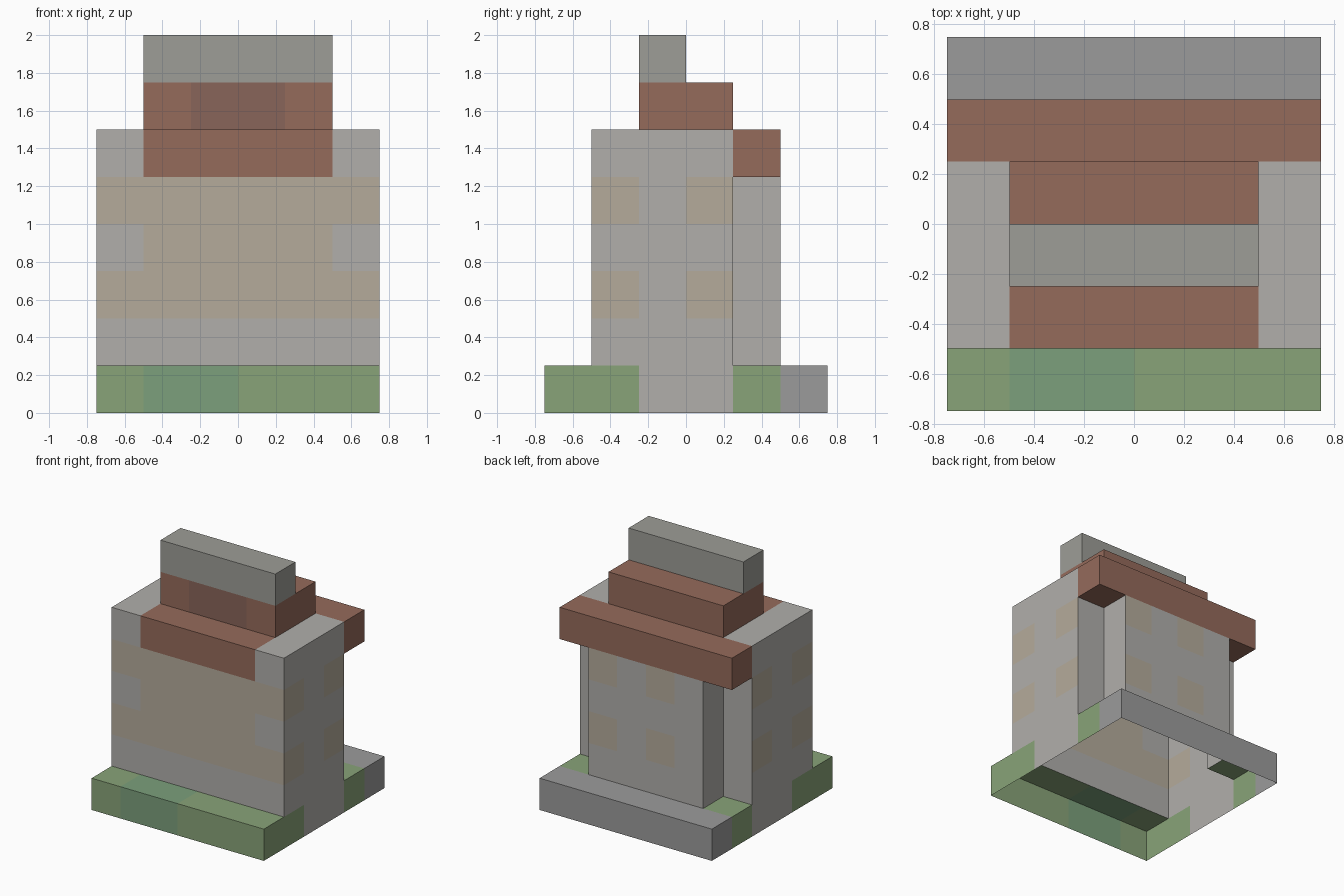
import bpy, bmesh

if "Cube" in bpy.data.objects:
    bpy.data.objects.remove(bpy.data.objects["Cube"])

U = 0.25  # block size; the grid runs 6 x 6 x 8 blocks


def material(name, rgb):
    m = bpy.data.materials.new(name)
    m.diffuse_color = (*rgb, 1)
    m.use_nodes = True
    m.node_tree.nodes["Principled BSDF"].inputs["Base Color"].default_value = m.diffuse_color
    return m


# Each part: boxes (x0, x1, y0, y1, z0, z1) in block units
PARTS = {
    "lawn": [(0, 6, 0, 2, 0, 1), (0, 6, 4, 5, 0, 1)],
    "rear_path": [(0, 6, 5, 6, 0, 1)],
    "house_walls": [(0, 6, 2, 4, 0, 1), (0, 6, 1, 4, 1, 6)],
    "rear_bay": [(1, 5, 4, 5, 1, 5)],
    "stepped_roof": [(1, 5, 1, 4, 5, 6), (0, 6, 4, 5, 5, 6), (1, 5, 2, 4, 6, 7)],
    "roof_ridge": [(1, 5, 2, 3, 7, 8)],
}

# Main colour and patch colour of each part
stone = material("stone", (0.44, 0.43, 0.41))
sand = material("sandstone", (0.46, 0.41, 0.33))
grass = material("grass", (0.25, 0.37, 0.19))
moss = material("moss", (0.20, 0.35, 0.20))
tile = material("roof_tile", (0.30, 0.145, 0.105))
dark_tile = material("dark_tile", (0.25, 0.13, 0.10))
slate = material("slate", (0.34, 0.34, 0.31))
paving = material("paving", (0.33, 0.33, 0.33))
COLOURS = {
    "lawn": (grass, moss), "rear_path": (paving, paving),
    "house_walls": (stone, sand), "rear_bay": (stone, sand),
    "stepped_roof": (tile, dark_tile), "roof_ridge": (slate, slate),
}


def is_patch(part, cell, axis, sign):
    """Where the second colour shows on a block face."""
    x, y, z = cell
    front = axis == 1 and sign < 0
    if part == "lawn":
        return x in (1, 2) and y == 0 and axis != 0
    if part == "house_walls" and front:
        return z in (2, 4) or (z == 3 and 0 < x < 5)
    if part == "house_walls" and axis == 0:
        return z in (2, 4) and y in (1, 3)
    if part == "rear_bay" and axis == 1:
        return z in (2, 4) and x in (2, 4)
    if part == "stepped_roof" and front:
        return z == 6 and x in (2, 3)
    return False


# Fill the grid with the parts, later ones replacing earlier ones
grid = {}
for part, boxes in PARTS.items():
    for x0, x1, y0, y1, z0, z1 in boxes:
        for x in range(x0, x1):
            for y in range(y0, y1):
                for z in range(z0, z1):
                    grid[x, y, z] = part


def build(part):
    """Outer skin of one part: no hidden faces, open underneath."""
    bm = bmesh.new()
    for cell in [c for c, p in grid.items() if p == part]:
        for axis in range(3):
            for sign in (-1, 1):
                near = list(cell)
                near[axis] += sign
                if tuple(near) in grid or near[2] < 0:
                    continue
                quad = []
                for a, b in ((0, 0), (1, 0), (1, 1), (0, 1))[::sign]:
                    p = list(cell)
                    p[axis] += sign > 0
                    p[(axis + 1) % 3] += a
                    p[(axis + 2) % 3] += b
                    quad.append(bm.verts.new(((p[0] - 3) * U, (p[1] - 3) * U, p[2] * U)))
                face = bm.faces.new(quad)
                face.material_index = int(is_patch(part, cell, axis, sign))
    bmesh.ops.remove_doubles(bm, verts=bm.verts, dist=0.001)
    mesh = bpy.data.meshes.new(part)
    bm.to_mesh(mesh)
    bm.free()
    for m in COLOURS[part]:
        mesh.materials.append(m)
    bpy.context.collection.objects.link(bpy.data.objects.new(part, mesh))


for part in PARTS:
    build(part)
